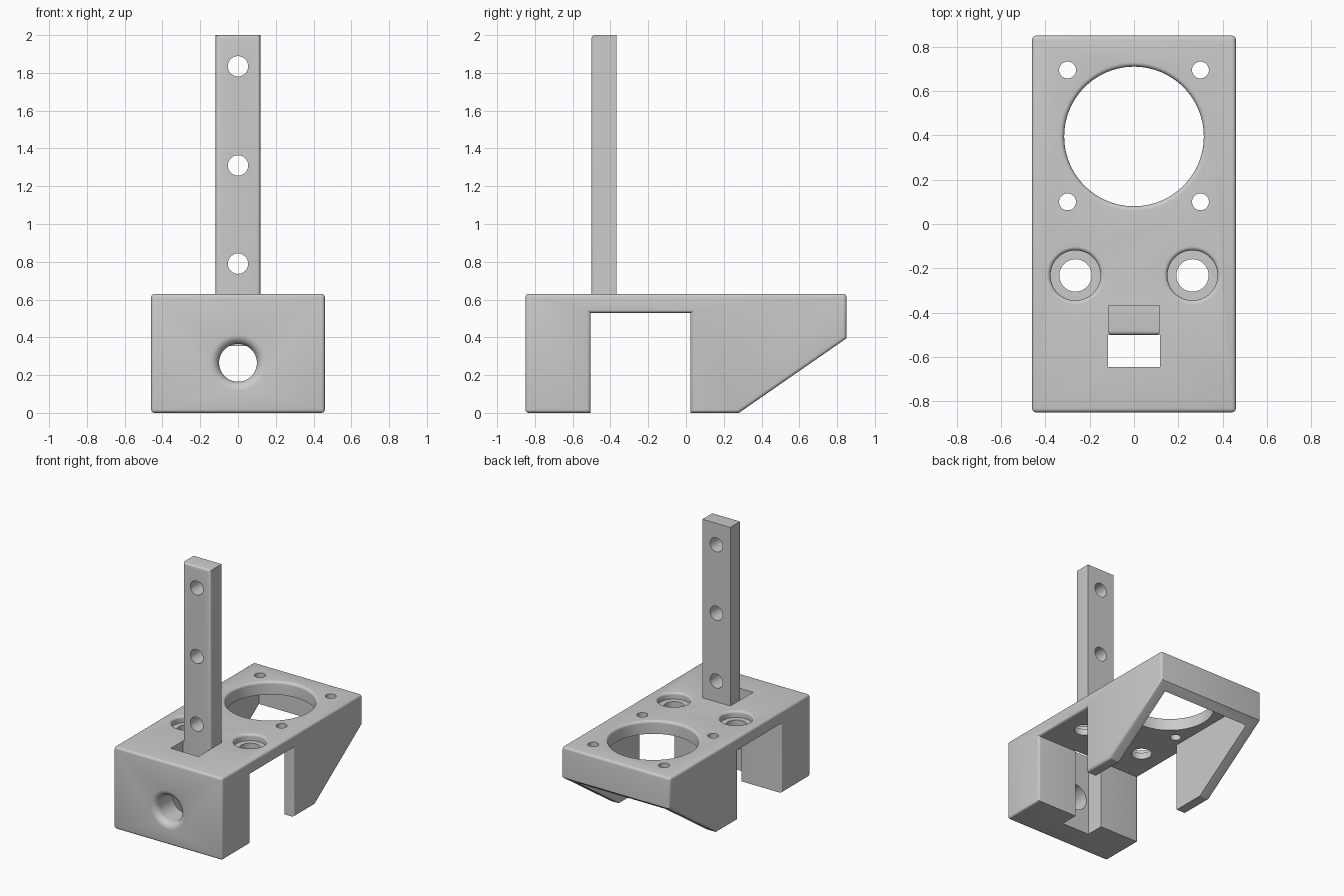
import bpy, bmesh
from math import sin, cos, pi, radians
from mathutils import Matrix, Vector

if "Cube" in bpy.data.objects:
    bpy.data.objects.remove(bpy.data.objects["Cube"])

grey = bpy.data.materials.new("plain grey")
grey.use_nodes = True
grey.diffuse_color = (0.6, 0.6, 0.6, 1)
grey.node_tree.nodes["Principled BSDF"].inputs["Base Color"].default_value = (0.6, 0.6, 0.6, 1)


def finish(name, bm):
    bmesh.ops.recalc_face_normals(bm, faces=bm.faces)
    mesh = bpy.data.meshes.new(name)
    bm.to_mesh(mesh)
    bm.free()
    mesh.materials.append(grey)
    obj = bpy.data.objects.new(name, mesh)
    bpy.context.collection.objects.link(obj)
    return obj


def box(bm, lo, hi):
    lo, hi = Vector(lo), Vector(hi)
    m = Matrix.Translation((lo + hi) / 2) @ Matrix.Diagonal((*(hi - lo), 1))
    bmesh.ops.create_cube(bm, size=1, matrix=m)


def box_cutter(lo, hi):
    bm = bmesh.new()
    box(bm, lo, hi)
    return finish("cutter", bm)


def round_over(bm, rule, size):
    edges = [e for e in bm.edges if rule(*[v.co for v in e.verts])]
    bmesh.ops.bevel(bm, geom=edges, offset=size, segments=4, profile=0.5, affect='EDGES')


def hole(pos, radius, depth, flare=0.0, sides=64, front=False):
    """Turned cutter sinking from pos downward (or backward), with a rounded mouth."""
    pts = [(0, -depth), (radius, -depth)]
    if flare:
        pts += [(radius + flare * (1 - cos(a)), flare * (sin(a) - 1))
                for a in [i * pi / 16 for i in range(9)]]
    pts += [(radius + flare, 0.05), (0, 0.05)]
    bm = bmesh.new()
    verts = [bm.verts.new((r, 0, h)) for r, h in pts]
    edges = [bm.edges.new(p) for p in zip(verts, verts[1:])]
    bmesh.ops.spin(bm, geom=verts + edges, axis=(0, 0, 1), cent=(0, 0, 0),
                   angle=2 * pi, steps=sides, use_merge=True)
    bmesh.ops.remove_doubles(bm, verts=bm.verts, dist=1e-5)
    turn = Matrix.Rotation(pi / 2, 4, 'X') if front else Matrix()
    bm.transform(Matrix.Translation(pos) @ turn)
    return finish("cutter", bm)


def carve(obj, cutters):
    bpy.context.view_layer.objects.active = obj
    for c in cutters:
        mod = obj.modifiers.new("cut", 'BOOLEAN')
        mod.operation, mod.solver, mod.object = 'DIFFERENCE', 'EXACT', c
        bpy.ops.object.modifier_apply(modifier=mod.name)
        bpy.data.objects.remove(c)
    bpy.ops.object.select_all(action='DESELECT')
    obj.select_set(True)
    bpy.ops.object.shade_smooth_by_angle(angle=radians(30))


# Mount body: side profile with a channel and a sloped rear, extruded across
W, L, TOP, PLATE = 0.46, 0.85, 0.63, 0.53
profile = [(-L, 0), (-0.505, 0), (-0.505, PLATE), (0.025, PLATE), (0.025, 0),
           (0.28, 0), (L, 0.395), (L, TOP), (-L, TOP)]
bm = bmesh.new()
side = bm.faces.new([bm.verts.new((-W, y, z)) for y, z in profile])
ext = bmesh.ops.extrude_face_region(bm, geom=[side])
bmesh.ops.translate(bm, vec=(2 * W, 0, 0),
                    verts=[g for g in ext["geom"] if isinstance(g, bmesh.types.BMVert)])
bmesh.ops.recalc_face_normals(bm, faces=bm.faces)
# Round the outline of both sides plus the front and top cross edges
round_over(bm, lambda a, b: abs(a.x - b.x) < 0.01 or a.y < -0.84 or a.z > 0.62, 0.018)
body = finish("mount_body", bm)

cuts = [box_cutter((-0.375, -0.1, -0.1), (0.375, 0.79, PLATE)),       # rear hollow
        box_cutter((-0.118, -0.645, -0.1), (0.118, -0.5, 0.8)),       # slot
        hole((0, 0.395, TOP), 0.315, 0.3, 0.02, 96),                  # large opening
        hole((0, -L, 0.265), 0.1, 0.28, 0.05, front=True)]            # front bore
for s in (-1, 1):
    cuts += [hole((s * 0.3, y, TOP), 0.038, 0.2, sides=32) for y in (0.1, 0.695)]
    cuts += [hole((s * 0.264, -0.232, TOP), 0.113, 0.05, 0.018),
             hole((s * 0.264, -0.232, TOP), 0.073, 0.3)]
carve(body, cuts)

# Upright bar with bolt holes and hexagonal nut pockets at the back
FRONT, BACK = -0.5, -0.368
bm = bmesh.new()
box(bm, (-0.118, FRONT, 0.55), (0.118, BACK, 2))
round_over(bm, lambda a, b: max(a.y, b.y) < -0.49 and max(a.z, b.z) > 1, 0.018)
bar = finish("upright_bar", bm)
cuts = []
for z in (0.79, 1.31, 1.835):
    cuts.append(hole((0, FRONT - 0.02, z), 0.054, 0.3, sides=32, front=True))
    bm = bmesh.new()
    place = Matrix.Translation((0, BACK, z)) @ Matrix.Rotation(pi / 2, 4, 'X') @ Matrix.Rotation(pi / 2, 4, 'Z')
    bmesh.ops.create_cone(bm, cap_ends=True, segments=6, radius1=0.087, radius2=0.087,
                          depth=0.11, matrix=place)
    hexagon = finish("cutter", bm)
    # Stand the hexagon on a point
    top = max(v.co.z for v in hexagon.data.vertices) - z
    if top < 0.08:
        for v in hexagon.data.vertices:
            v.co.x, v.co.z = v.co.z - z, v.co.x + z
    cuts.append(hexagon)
carve(bar, cuts)
